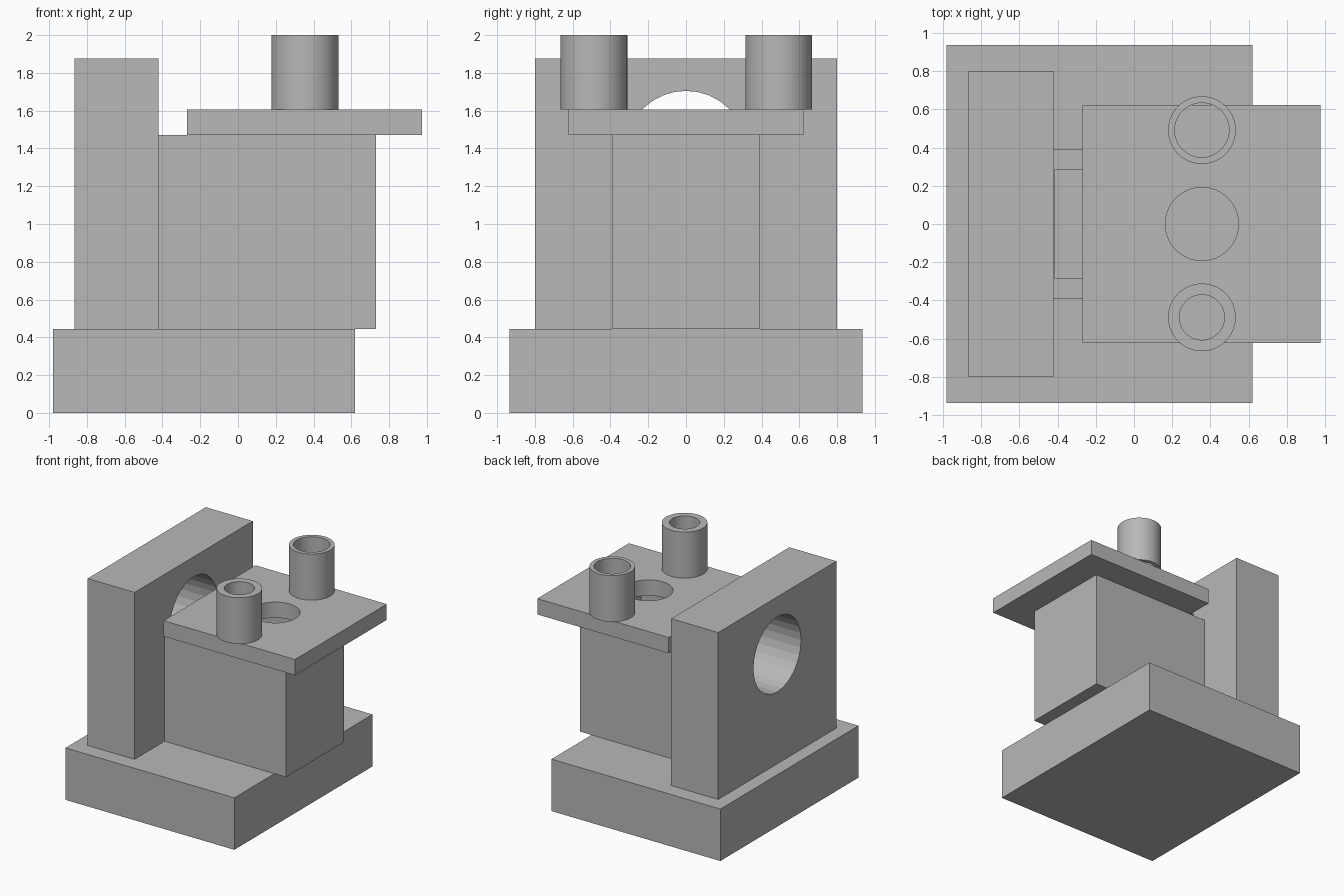
import bpy
from math import pi

old = bpy.data.objects.get("Cube")
if old:
    bpy.data.objects.remove(old, do_unlink=True)

grey = bpy.data.materials.new("plain grey")
grey.use_nodes = True
colour = (0.48, 0.48, 0.48, 1)
grey.diffuse_color = colour
grey.node_tree.nodes["Principled BSDF"].inputs["Base Color"].default_value = colour


def finish(name):
    ob = bpy.context.object
    ob.name = name
    ob.data.materials.append(grey)
    return ob


def box(name, x, y, z):
    """Box from (low, high) pairs on each axis."""
    spans = (x, y, z)
    bpy.ops.mesh.primitive_cube_add(size=1, location=[(a + b) / 2 for a, b in spans])
    ob = finish(name)
    ob.scale = [b - a for a, b in spans]
    bpy.ops.object.transform_apply(location=False, rotation=False, scale=True)
    return ob


def cylinder(name, radius, depth, centre, sides=64, rotation=(0, 0, 0)):
    bpy.ops.mesh.primitive_cylinder_add(vertices=sides, radius=radius, depth=depth,
                                        location=centre, rotation=rotation)
    return finish(name)


def cut(target, cutter):
    """Subtract the cutter from the target, then remove the cutter."""
    cutter.hide_render = True
    mod = target.modifiers.new("cut", 'BOOLEAN')
    mod.operation = 'DIFFERENCE'
    mod.solver = 'EXACT'
    mod.object = cutter
    bpy.ops.object.select_all(action='DESELECT')
    bpy.context.view_layer.objects.active = target
    target.select_set(True)
    bpy.ops.object.modifier_apply(modifier=mod.name)
    bpy.data.objects.remove(cutter, do_unlink=True)


# Base block
box("base", (-0.98, 0.62), (-0.935, 0.935), (0, 0.445))

# Upright wall with a round opening
wall = box("upright_wall", (-0.865, -0.42), (-0.8, 0.8), (0.445, 1.875))
cut(wall, cylinder("wall_cutter", 0.322, 1, (-0.64, 0, 1.383), 32, (0, pi / 2, 0)))

# Open-topped housing
housing = box("housing", (-0.42, 0.73), (-0.393, 0.393), (0.445, 1.47))
cut(housing, box("housing_cutter", (-0.414, 0.625), (-0.285, 0.285), (0.55, 1.7)))

# Top plate with a central hole
plate = box("top_plate", (-0.27, 0.975), (-0.621, 0.621), (1.47, 1.605))
cut(plate, cylinder("plate_cutter", 0.191, 1, (0.355, 0, 1.54)))

# Pair of upright tubes with different bores
for name, y, bore in (("front_tube", -0.488, 0.118), ("back_tube", 0.491, 0.142)):
    tube = cylinder(name, 0.177, 0.395, (0.355, y, 1.8025))
    cut(tube, cylinder("tube_cutter", bore, 1, (0.355, y, 1.8)))
    bpy.ops.object.shade_smooth_by_angle()
